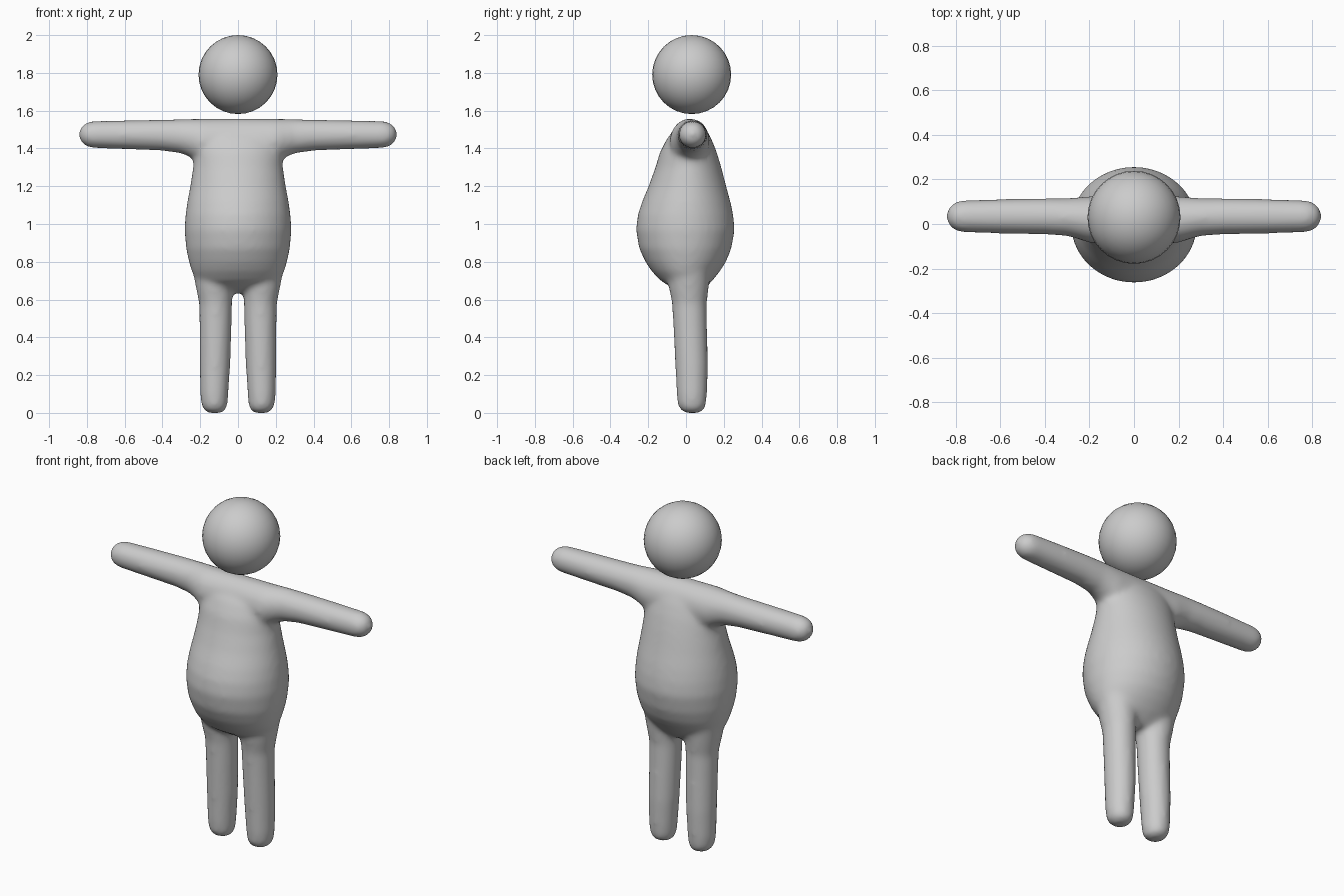
import bpy, bmesh, math
from mathutils import Vector

grey = bpy.data.materials.new("plain grey")
grey.diffuse_color = (0.6, 0.6, 0.6, 1)
SIDES = 40


def loft(bm, sections, place):
    """Closed tube through (position, u_min, u_max, v_min, v_max) ellipses."""
    rings = []
    for t, u0, u1, v0, v1 in sections:
        ring = []
        for i in range(SIDES):
            a = 2 * math.pi * i / SIDES
            u = (u0 + u1) / 2 + (u1 - u0) / 2 * math.cos(a)
            v = (v0 + v1) / 2 + (v1 - v0) / 2 * math.sin(a)
            ring.append(bm.verts.new(place(t, u, v)))
        rings.append(ring)
    for r, s in zip(rings, rings[1:]):
        for i in range(SIDES):
            j = (i + 1) % SIDES
            bm.faces.new((r[i], r[j], s[j], s[i]))
    bm.faces.new(rings[0][::-1])
    bm.faces.new(rings[-1])


bm = bmesh.new()

# Pear-shaped torso: z, x range, y range
torso = [
    (0.635, -0.13, 0.13, -0.02, 0.07), (0.66, -0.18, 0.18, -0.07, 0.10),
    (0.70, -0.22, 0.22, -0.135, 0.14), (0.75, -0.245, 0.245, -0.182, 0.18),
    (0.80, -0.26, 0.26, -0.215, 0.212), (0.87, -0.275, 0.275, -0.248, 0.24),
    (0.97, -0.283, 0.283, -0.265, 0.258), (1.05, -0.278, 0.278, -0.255, 0.25),
    (1.12, -0.268, 0.268, -0.232, 0.235), (1.20, -0.253, 0.253, -0.198, 0.213),
    (1.30, -0.238, 0.238, -0.162, 0.187), (1.38, -0.235, 0.235, -0.138, 0.163),
    (1.45, -0.235, 0.235, -0.102, 0.135), (1.50, -0.23, 0.23, -0.062, 0.108),
    (1.535, -0.22, 0.22, -0.02, 0.075), (1.555, -0.20, 0.20, 0.015, 0.045)]
loft(bm, torso, lambda t, u, v: (u, v, t))

# Arm: distance from centre, y range, z range
arm = [
    (0.0, -0.085, 0.125, 1.30, 1.558), (0.20, -0.085, 0.125, 1.32, 1.557),
    (0.25, -0.068, 0.12, 1.352, 1.556), (0.30, -0.054, 0.116, 1.374, 1.555),
    (0.40, -0.047, 0.115, 1.388, 1.553), (0.60, -0.043, 0.112, 1.396, 1.549),
    (0.77, -0.038, 0.107, 1.402, 1.545), (0.805, -0.029, 0.098, 1.411, 1.536),
    (0.83, -0.008, 0.077, 1.432, 1.515), (0.843, 0.022, 0.047, 1.462, 1.485)]
# Leg: height, x range, y range
leg = [
    (0.0, 0.085, 0.155, 0.0, 0.07), (0.012, 0.068, 0.178, -0.027, 0.092),
    (0.04, 0.056, 0.194, -0.043, 0.106), (0.10, 0.051, 0.20, -0.05, 0.112),
    (0.25, 0.041, 0.203, -0.057, 0.116), (0.45, 0.034, 0.204, -0.067, 0.112),
    (0.58, 0.031, 0.206, -0.074, 0.11), (0.66, 0.026, 0.222, -0.09, 0.12),
    (0.75, 0.01, 0.24, -0.10, 0.13), (0.85, 0.01, 0.24, -0.10, 0.13)]
for s in (1, -1):
    loft(bm, arm, lambda t, u, v: (s * t, u, v))
    loft(bm, leg, lambda t, u, v: (s * u, v, t))
bmesh.ops.recalc_face_normals(bm, faces=bm.faces)

# Fuse torso and limbs into one soft skin
mesh = bpy.data.meshes.new("body")
bm.to_mesh(mesh)
bm.free()
body = bpy.data.objects.new("body", mesh)
bpy.context.collection.objects.link(body)
mesh.materials.append(grey)
remesh = body.modifiers.new("fuse", 'REMESH')
remesh.mode = 'VOXEL'
remesh.voxel_size = 0.014
remesh.use_smooth_shade = True
soften = body.modifiers.new("soften", 'SMOOTH')
soften.factor = 0.5
soften.iterations = 12

# Floating ball head
bpy.ops.mesh.primitive_uv_sphere_add(segments=32, ring_count=16, radius=0.209,
                                     location=(0, 0.03, 1.791))
head = bpy.context.object
head.name = "head"
head.data.materials.append(grey)
bpy.ops.object.shade_smooth()
